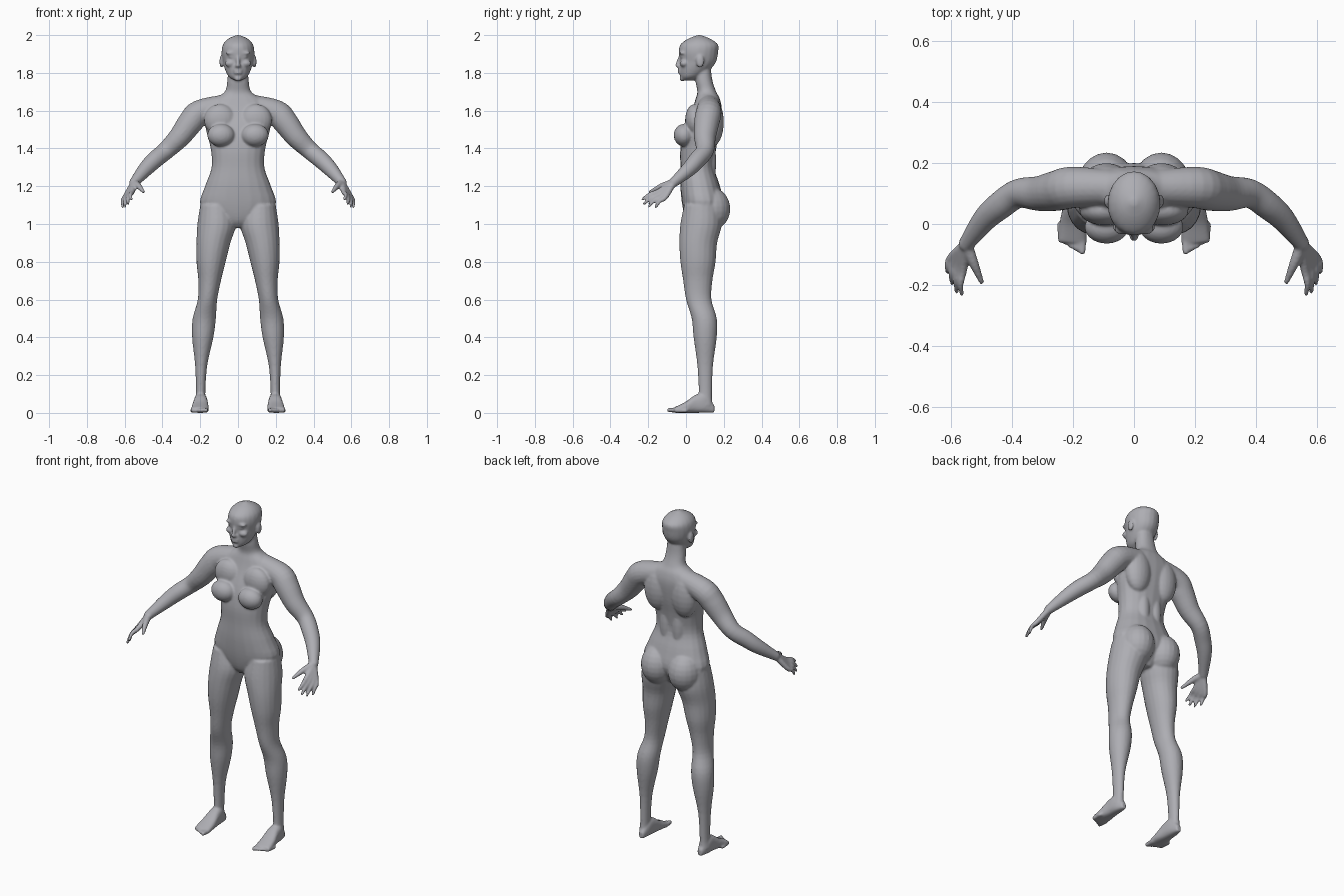
import bpy, bmesh, math
from mathutils import Vector

cube = bpy.data.objects.get("Cube")
if cube:
    bpy.data.objects.remove(cube)

bm = bmesh.new()
SIDES = 20
STEPS = 4
LAYERS = 12


def spline(rows):
    """Smoothly interpolate rows of numbers (Catmull-Rom)."""
    points = [Vector(row) for row in rows]
    first = points[0] * 2 - points[1]
    last = points[-1] * 2 - points[-2]
    points = [first, *points, last]
    smooth = []
    for before, start, end, after in zip(points, points[1:], points[2:], points[3:]):
        for step in range(STEPS):
            t = step / STEPS
            leave, arrive = (end - before) / 2, (after - start) / 2
            rise = t * t * (3 - 2 * t)
            smooth.append(start + (end - start) * rise + leave * t * (1 - t) ** 2
                          - arrive * t * t * (1 - t))
    return smooth + [points[-2]]


def soften(value, power):
    return math.copysign(abs(value) ** (2 / power), value)


def loft(rings, power=2):
    """Skin rings of (centre, half axis, half axis) into a closed shell."""
    angles = [math.tau * i / SIDES for i in range(SIDES)]
    loops = []
    for centre, across, along in rings:
        loops.append([bm.verts.new(centre + across * soften(math.cos(angle), power)
                                   + along * soften(math.sin(angle), power))
                      for angle in angles])
    for lower, upper in zip(loops, loops[1:]):
        for i in range(SIDES):
            bm.faces.new((lower[i - 1], lower[i], upper[i], upper[i - 1]))
    bm.faces.new(loops[0])
    bm.faces.new(loops[-1])


def column(rows, side=1, power=2):
    """Upright form from rows of height, inner x, outer x, front y, back y."""
    rings = []
    for height, inner, outer, front, back in spline(rows):
        centre = Vector((side * (inner + outer) / 2, (front + back) / 2, height))
        across = Vector(((outer - inner) / 2, 0, 0))
        along = Vector((0, (back - front) / 2, 0))
        rings.append((centre, across, along))
    loft(rings, power)


def symmetric_column(rows, power=2):
    """Upright form on the centre line, from height, half width, front, back."""
    column([(height, -half, half, front, back) for height, half, front, back in rows],
           power=power)


def blob(side, centre, radii):
    """Ellipsoid muscle or feature."""
    x, y, z = centre
    wide, deep, tall = radii
    rings = []
    for layer in range(LAYERS):
        polar = math.pi * (layer + .5) / LAYERS
        spread = math.sin(polar)
        rings.append((Vector((side * x, y, z - tall * math.cos(polar))),
                      Vector((wide * spread, 0, 0)), Vector((0, deep * spread, 0))))
    loft(rings)


def tube(side, rows):
    """Round limb along rows of x, y, z, radius, with round ends."""
    path = spline([(side * x, y, z, radius) for x, y, z, radius in rows])
    rings = []
    for i, point in enumerate(path):
        following = path[min(i + 1, len(path) - 1)]
        previous = path[max(i - 1, 0)]
        heading = (following - previous).to_3d().normalized()
        across = heading.cross(Vector((.3, .2, 1))).normalized()
        rings.append((point.to_3d(), across * point.w, heading.cross(across) * point.w))
    loft(rings)
    for end in (path[0], path[-1]):
        blob(1, end.to_3d(), (end.w, end.w, end.w))


def foot(side):
    """Foot from rows of y, inner x, outer x, top height, with five toes."""
    rows = [(.15, .18, .21, .04), (.1, .165, .23, .1), (.05, .16, .235, .095),
            (0, .155, .245, .06), (-.06, .155, .25, .03)]
    rings = []
    for y, inner, outer, top in spline(rows):
        centre = Vector((side * (inner + outer) / 2, y, top / 2))
        rings.append((centre, Vector(((outer - inner) / 2, 0, 0)), Vector((0, 0, top / 2))))
    loft(rings, power=2.6)
    for toe in range(5):
        x = .17 + .018 * toe
        tip = -.09 + .01 * toe
        radius = .015 - .001 * toe
        tube(side, [(x, tip + .05, radius, radius), (x, tip, radius, radius * .8)])


def hand(side, wrist):
    """Four fingers fanned between index and little, plus a thumb."""
    index_knuckle, index_tip = Vector((.56, -.15, 1.17)), Vector((.565, -.23, 1.13))
    little_knuckle, little_tip = Vector((.6, -.11, 1.14)), Vector((.61, -.16, 1.09))
    arch = Vector((.006, -.003, .007))
    for finger in range(4):
        fan = finger / 3
        knuckle = index_knuckle.lerp(little_knuckle, fan)
        tip = index_tip.lerp(little_tip, fan)
        tip += (tip - knuckle) * math.sin(math.pi * fan) / 4
        middle = knuckle.lerp(tip, .5) + arch
        tube(side, [(*wrist, .018), (*knuckle, .014), (*middle, .011), (*tip, .008)])
    tube(side, [(*wrist, .02), (.525, -.13, 1.2, .016), (.5, -.19, 1.17, .009)])


# Torso and neck
symmetric_column([
    (.98, .03, .03, .13), (1.02, .11, 0, .16), (1.1, .2, -.02, .2), (1.2, .175, -.03, .18),
    (1.3, .14, -.03, .15), (1.4, .145, -.03, .16), (1.5, .17, -.01, .18),
    (1.6, .18, .03, .19), (1.66, .13, .05, .18), (1.7, .07, .06, .16),
    (1.76, .057, .05, .14), (1.84, .05, .05, .13)], power=2.2)

# Head
symmetric_column([
    (1.76, .02, -.02, .04), (1.78, .05, -.03, .08), (1.82, .07, -.035, .13),
    (1.86, .08, -.032, .16), (1.91, .087, -.038, .17), (1.95, .08, -.03, .17),
    (1.98, .053, .01, .13), (2, .01, .06, .08)])

# Nose, lips, chin
tube(1, [(0, -.027, 1.9, .008), (0, -.037, 1.87, .009), (0, -.047, 1.84, .011)])
for height, thickness in ((1.814, .006), (1.8, .007)):
    blob(1, (0, -.033, height), (.023, .01, thickness))
blob(1, (0, -.02, 1.77), (.02, .015, .015))

leg = [
    (1.1, .03, .2, -.01, .18), (1, .01, .215, -.03, .19), (.9, .04, .22, -.035, .165),
    (.8, .065, .22, -.03, .157), (.7, .09, .21, -.015, .14), (.6, .11, .213, 0, .135),
    (.5, .117, .24, .03, .163), (.4, .13, .243, .04, .163), (.25, .163, .227, .06, .143),
    (.1, .173, .223, .067, .138), (.04, .17, .23, .06, .14)]

# Shoulder to wrist: x, y, z, radius
arm = [
    (.06, .12, 1.63, .058), (.2, .12, 1.59, .068), (.25, .11, 1.54, .067),
    (.31, .1, 1.46, .058), (.38, .1, 1.39, .048), (.44, .06, 1.34, .046),
    (.49, .015, 1.29, .04), (.55, -.065, 1.22, .026)]

# Paired muscles and facial features: centre, radii
features = {
    "breast": ((.09, -.01, 1.47), (.073, .055, .06)),
    "chest_muscle": ((.095, .045, 1.55), (.085, .05, .085)),
    "shoulder_blade": ((.09, .14, 1.54), (.08, .06, .13)),
    "lower_back": ((.04, .12, 1.33), (.04, .04, .15)),
    "buttock": ((.09, .13, 1.08), (.095, .105, .115)),
    "kneecap": ((.16, .035, .63), (.036, .04, .045)),
    "ear": ((.088, .075, 1.86), (.01, .022, .034)),
    "brow": ((.036, -.02, 1.905), (.03, .016, .009)),
    "eyelid": ((.034, -.018, 1.885), (.016, .013, .008)),
    "cheek": ((.04, -.01, 1.85), (.03, .022, .02)),
    "nostril": ((.01, -.038, 1.835), (.008, .01, .008)),
}

for side in (1, -1):
    column(leg, side)
    foot(side)
    tube(side, arm)
    hand(side, arm[-1][:3])
    for centre, radii in features.values():
        blob(side, centre, radii)

bmesh.ops.recalc_face_normals(bm, faces=bm.faces)
mesh = bpy.data.meshes.new("body")
bm.to_mesh(mesh)
bm.free()
body = bpy.data.objects.new("body", mesh)
bpy.context.collection.objects.link(body)

# Fuse the parts into one smooth skin
fuse = body.modifiers.new("fuse", 'REMESH')
fuse.mode = 'VOXEL'
fuse.voxel_size = .006
fuse.use_smooth_shade = True
relax = body.modifiers.new("relax", 'SMOOTH')
relax.factor = .5
relax.iterations = 7

# Plain grey
grey = bpy.data.materials.new("soft grey")
grey.use_nodes = True
colour = (.42, .42, .45, 1)
grey.diffuse_color = colour
grey.node_tree.nodes["Principled BSDF"].inputs["Base Color"].default_value = colour
mesh.materials.append(grey)
